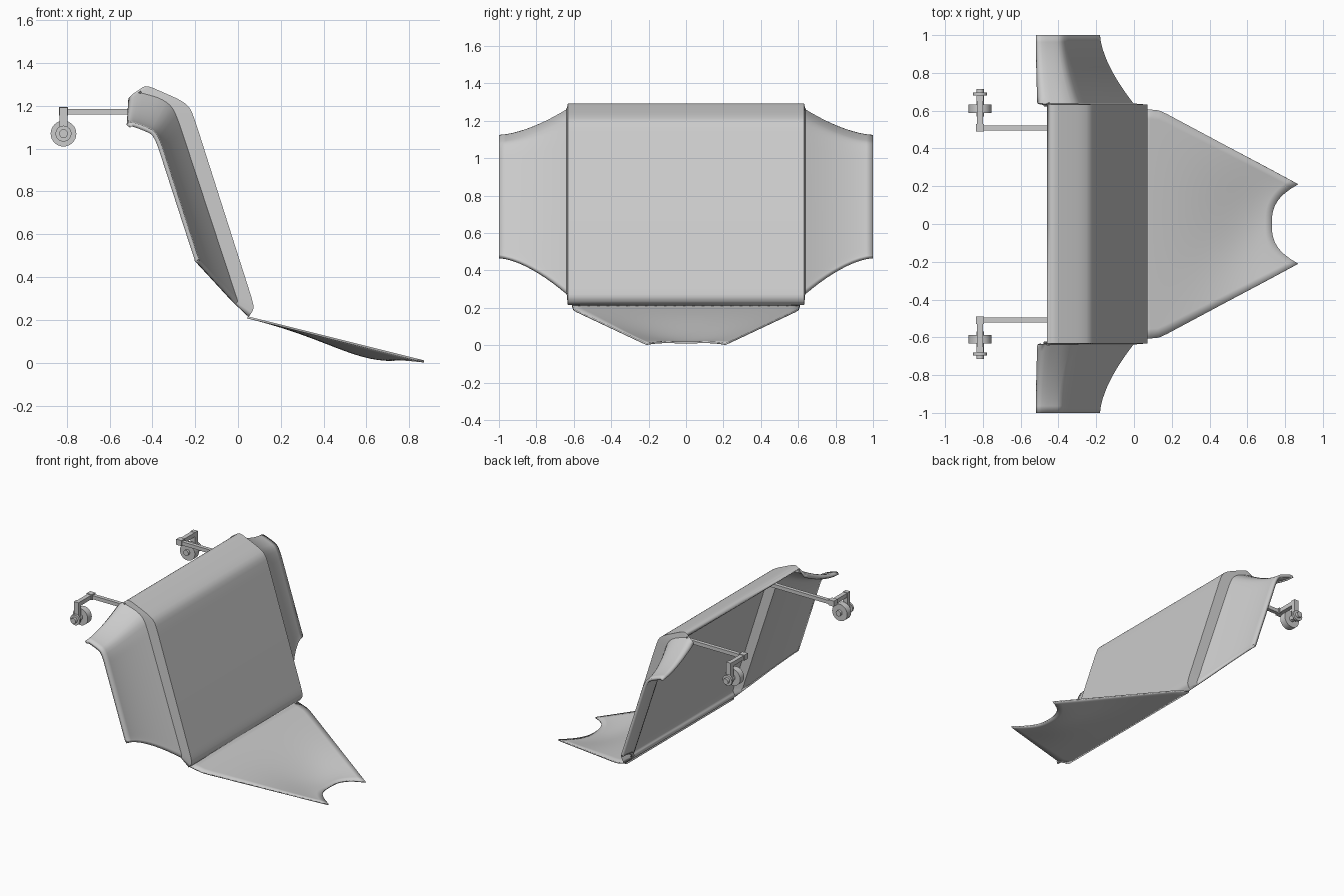
import bpy, math
from mathutils import Vector

if "Cube" in bpy.data.objects:
    bpy.data.objects.remove(bpy.data.objects["Cube"])


def finish(name, verts, faces, thickness):
    me = bpy.data.meshes.new(name)
    me.from_pydata(verts, [], faces)
    ob = bpy.data.objects.new(name, me)
    bpy.context.collection.objects.link(ob)
    mod = ob.modifiers.new("thickness", 'SOLIDIFY')
    mod.thickness, mod.offset = thickness, -1
    smooth(ob)
    return ob


def smooth(ob):
    bpy.ops.object.select_all(action='DESELECT')
    ob.select_set(True)
    bpy.context.view_layer.objects.active = ob
    bpy.ops.object.shade_smooth_by_angle(angle=math.radians(35))


def grid_faces(rows, cols):
    return [(r * cols + c, r * cols + c + 1, (r + 1) * cols + c + 1, (r + 1) * cols + c)
            for r in range(rows - 1) for c in range(cols - 1)]


def rounded(pts, reach=0.04, steps=3):
    # replace each inner corner by a short curve
    pts = [Vector(p) for p in pts]
    out = [pts[0]]
    for a, b, c in zip(pts, pts[1:], pts[2:]):
        p = b + (a - b).normalized() * min(reach, 0.45 * (a - b).length)
        q = b + (c - b).normalized() * min(reach, 0.45 * (c - b).length)
        for k in range(steps + 1):
            t = k / steps
            out.append(p * (1 - t) ** 2 + b * 2 * t * (1 - t) + q * t * t)
    return out + [pts[-1]]


# shield: raised centre panel, step walls and swept side wings
centre = rounded([(-0.46, 1.275), (-0.43, 1.298), (-0.27, 1.228), (-0.225, 1.195),
                  (-0.2, 1.13), (0.068, 0.29), (0.075, 0.25), (0.05, 0.215)])
root = rounded([(-0.512, 1.235), (-0.48, 1.268), (-0.36, 1.235), (-0.305, 1.195),
                (-0.275, 1.12), (-0.01, 0.315), (0.0, 0.288), (-0.01, 0.272)])
tip = rounded([(-0.52, 1.11), (-0.505, 1.13), (-0.42, 1.098), (-0.385, 1.078),
               (-0.36, 1.03), (-0.185, 0.49), (-0.178, 0.478), (-0.188, 0.465)])
half = [(0.0, centre), (0.632, centre), (0.638, root)]
for k in range(1, 11):
    t = k / 10
    q = 1 - (1 - t) ** 1.6
    half.append((0.638 + 0.362 * t, [a.lerp(b, q) for a, b in zip(root, tip)]))
sections = [(-y, s) for y, s in reversed(half[1:])] + half
finish("shield", [(p.x, y, p.y) for y, s in sections for p in s],
       grid_faces(len(sections), len(centre)), 0.02)

# front flap: tapered, sagging sheet with a concave end
NU, NV = 20, 25
verts = []
for j in range(NV):
    v = -1 + 2 * j / (NV - 1)
    end = 0.73 + 0.14 * abs(v) ** 2.8
    for i in range(NU):
        u = i / (NU - 1)
        x = 0.045 + u * (end - 0.045)
        edge_x = 0.045 + 0.825 * u
        width = min(0.61 - 0.08 * u, 0.21 + (0.87 - edge_x) * 0.535)
        sag = 0.045 * (1 - v * v) * math.sin(math.pi * 0.8 * u ** 2.2)
        verts.append((x, v * width, 0.217 - 0.25 * (x - 0.045) - sag))
finish("flap", verts, grid_faces(NV, NU), 0.01)


def box(name, x0, x1, y0, y1, z0, z1):
    bpy.ops.mesh.primitive_cube_add(size=1, location=((x0 + x1) / 2, (y0 + y1) / 2, (z0 + z1) / 2))
    ob = bpy.context.object
    ob.name = name
    ob.scale = (x1 - x0, abs(y1 - y0), z1 - z0)


def disc(name, radius, y0, y1):
    bpy.ops.mesh.primitive_cylinder_add(vertices=32, radius=radius, depth=abs(y1 - y0),
                                        location=(-0.815, (y0 + y1) / 2, 1.07),
                                        rotation=(math.pi / 2, 0, 0))
    bpy.context.object.name = name
    smooth(bpy.context.object)


# rear arms with wheels, one on each side
for s, side in ((-1, "left"), (1, "right")):
    box(side + "_arm", -0.82, -0.26, s * 0.495, s * 0.522, 1.16, 1.186)
    box(side + "_crossbar", -0.836, -0.794, s * 0.49, s * 0.53, 1.155, 1.195)
    box(side + "_crossbar_rod", -0.83, -0.8, s * 0.53, s * 0.68, 1.16, 1.19)
    box(side + "_post", -0.833, -0.797, s * 0.65, s * 0.68, 1.05, 1.193)
    disc(side + "_wheel", 0.06, s * 0.587, s * 0.633)
    disc(side + "_axle", 0.02, s * 0.57, s * 0.715)
    disc(side + "_hub", 0.037, s * 0.68, s * 0.695)
